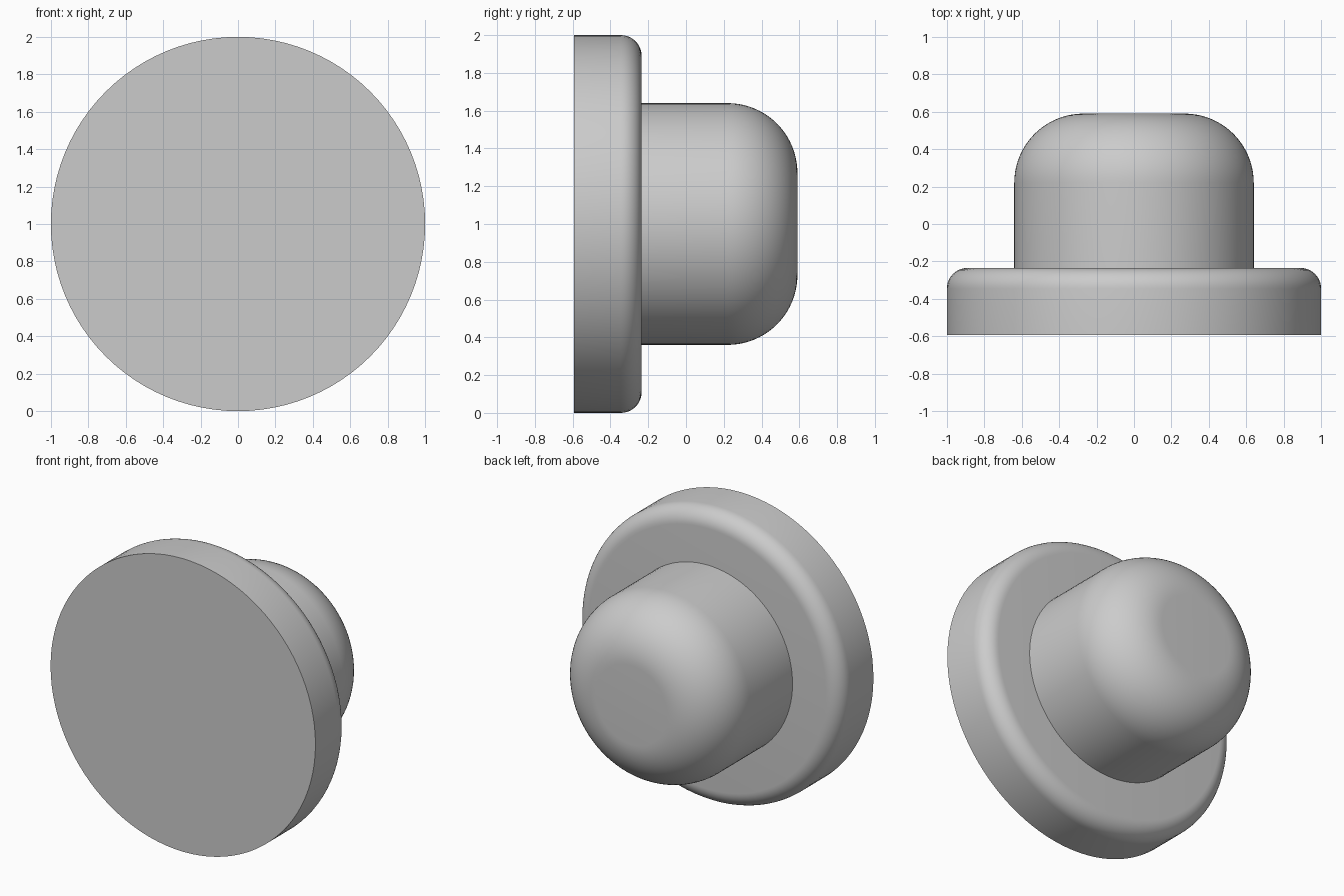
import bpy, bmesh
from math import pi, sin, cos, radians
from mathutils import Matrix

cube = bpy.data.objects.get("Cube")
if cube:
    bpy.data.objects.remove(cube, do_unlink=True)

GREY = (0.6, 0.6, 0.6, 1)
mat = bpy.data.materials.new("light grey")
mat.use_nodes = True
mat.diffuse_color = GREY
mat.node_tree.nodes["Principled BSDF"].inputs["Base Color"].default_value = GREY


def rounded_disc(name, radius, front, back, fillet, steps):
    """Turned solid along y, with a rounded rim at its back end."""
    profile = [(0, front), (radius, front)]
    for i in range(steps + 1):
        a = pi / 2 * i / steps
        profile.append((radius - fillet + fillet * cos(a), back - fillet + fillet * sin(a)))
    profile.append((0, back))

    bm = bmesh.new()
    verts = [bm.verts.new((r, y, 1)) for r, y in profile]
    edges = [bm.edges.new(pair) for pair in zip(verts, verts[1:])]
    bmesh.ops.spin(bm, geom=verts + edges, cent=(0, 0, 1), axis=(0, 1, 0),
                   angle=2 * pi, steps=96, use_merge=True)
    bmesh.ops.remove_doubles(bm, verts=bm.verts, dist=0.0001)
    bmesh.ops.recalc_face_normals(bm, faces=bm.faces)
    mesh = bpy.data.meshes.new(name)
    bm.to_mesh(mesh)
    bm.free()
    mesh.materials.append(mat)
    obj = bpy.data.objects.new(name, mesh)
    bpy.context.collection.objects.link(obj)

    bpy.ops.object.select_all(action="DESELECT")
    obj.select_set(True)
    bpy.context.view_layer.objects.active = obj
    bpy.ops.object.shade_smooth_by_angle(angle=radians(30))
    return obj


# Wide front flange and the domed stem behind it
rounded_disc("flange", 1.0, -0.593, -0.235, 0.11, 10)
rounded_disc("stem", 0.64, -0.235, 0.59, 0.37, 20)
